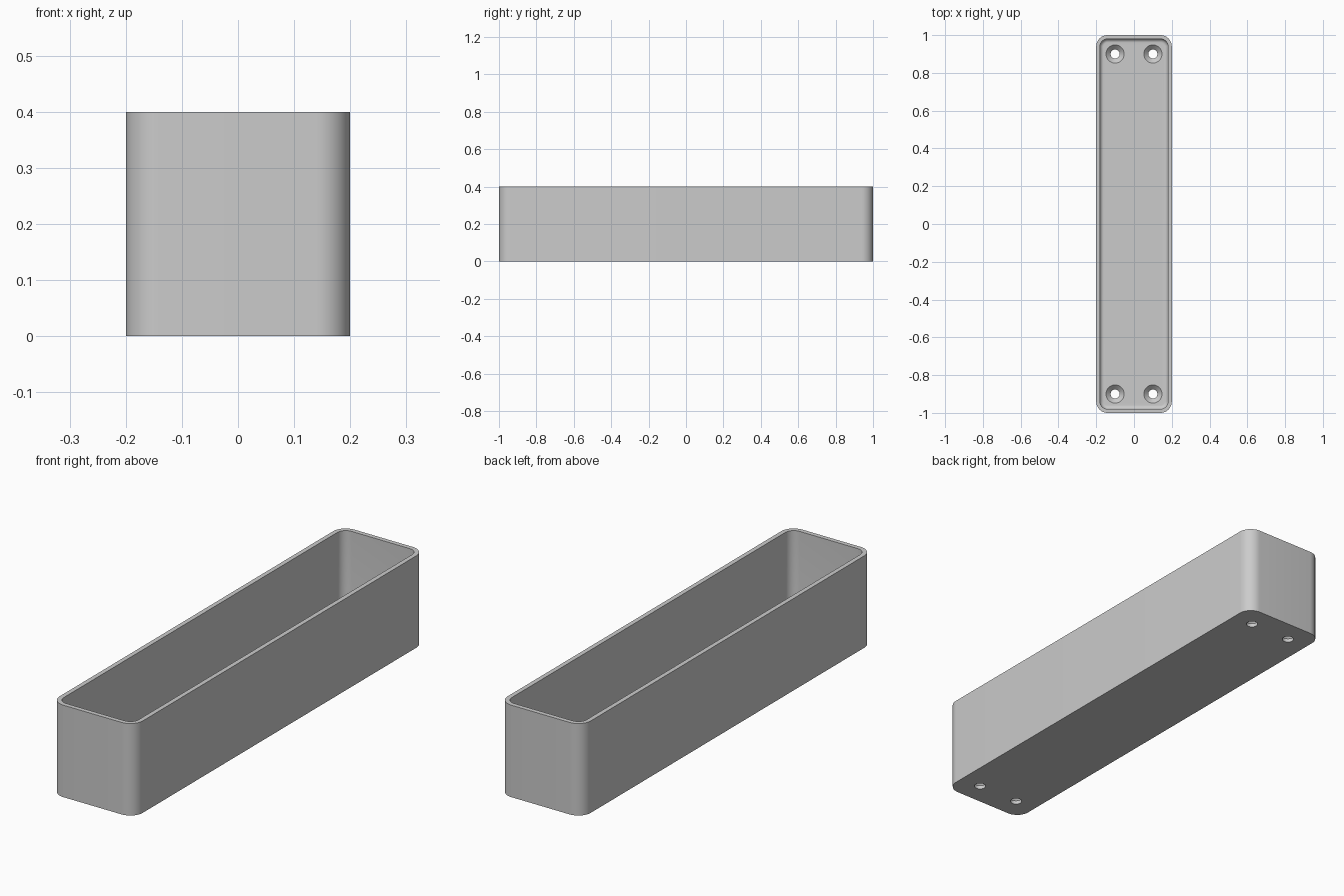
import bpy, bmesh, math

if "Cube" in bpy.data.objects:
    bpy.data.objects.remove(bpy.data.objects["Cube"])

HALF_X, HALF_Y, HEIGHT = 0.2, 1.0, 0.4
WALL, FLOOR, CORNER, FILLET = 0.02, 0.04, 0.06, 0.02

grey = bpy.data.materials.new("light grey")
grey.use_nodes = True
grey.diffuse_color = (0.6, 0.6, 0.6, 1)
grey.node_tree.nodes["Principled BSDF"].inputs["Base Color"].default_value = grey.diffuse_color


def rounded_ring(bm, inset, z, steps=12):
    """Rounded rectangle of vertices, inset from the outer wall."""
    r = CORNER - inset
    cx, cy = HALF_X - CORNER, HALF_Y - CORNER
    ring = []
    for q, (sx, sy) in enumerate(((1, 1), (-1, 1), (-1, -1), (1, -1))):
        for i in range(steps + 1):
            a = math.pi / 2 * (q + i / steps)
            ring.append(bm.verts.new((sx * cx + r * math.cos(a),
                                      sy * cy + r * math.sin(a), z)))
    return ring


def circle_ring(bm, x, y, r, z, n=48):
    return [bm.verts.new((x + r * math.cos(math.tau * i / n),
                          y + r * math.sin(math.tau * i / n), z)) for i in range(n)]


def loft(bm, rings):
    """Join rings in order and cap both ends."""
    for a, b in zip(rings, rings[1:]):
        for i in range(len(a)):
            j = (i + 1) % len(a)
            bm.faces.new((a[i], a[j], b[j], b[i]))
    bm.faces.new(rings[0])
    bm.faces.new(rings[-1])


def finish(bm, name):
    bmesh.ops.recalc_face_normals(bm, faces=bm.faces)
    mesh = bpy.data.meshes.new(name)
    bm.to_mesh(mesh)
    bm.free()
    mesh.materials.append(grey)
    obj = bpy.data.objects.new(name, mesh)
    bpy.context.collection.objects.link(obj)
    return obj


# Open tray: outer wall, rim, inner wall and filleted floor
bm = bmesh.new()
profile = [(0, 0), (0, HEIGHT), (WALL, HEIGHT)]
for k in range(9):
    a = math.pi / 2 * k / 8
    profile.append((WALL + FILLET * (1 - math.cos(a)),
                    FLOOR + FILLET * (1 - math.sin(a))))
loft(bm, [rounded_ring(bm, inset, z) for inset, z in profile])
tray = finish(bm, "tray")

# Countersunk screw holes near the four corners
bm = bmesh.new()
for x in (-0.1, 0.1):
    for y in (-0.9, 0.9):
        loft(bm, [circle_ring(bm, x, y, r, z) for r, z in
                  ((0.024, -0.02), (0.024, 0.016), (0.058, 0.05))])
cutter = finish(bm, "screw_hole_cutter")
cutter.hide_render = True

cut = tray.modifiers.new("screw holes", "BOOLEAN")
cut.operation = "DIFFERENCE"
cut.solver = "EXACT"
cut.object = cutter

bpy.ops.object.select_all(action="DESELECT")
tray.select_set(True)
bpy.context.view_layer.objects.active = tray
bpy.ops.object.modifier_apply(modifier=cut.name)
bpy.data.objects.remove(cutter)
bpy.ops.object.shade_smooth_by_angle(angle=math.radians(30))
